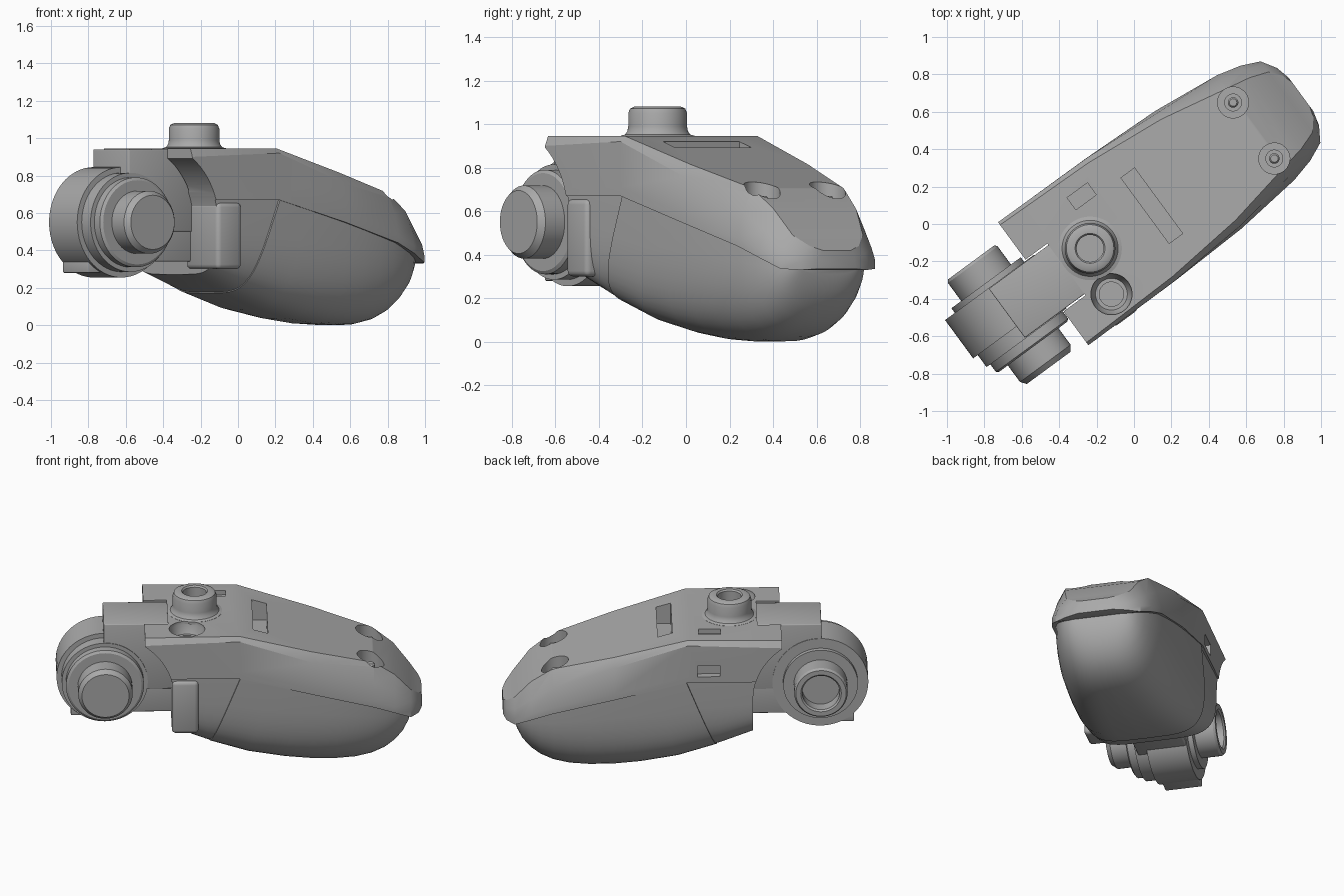
import bpy, bmesh, math
from mathutils import Matrix

if "Cube" in bpy.data.objects:
    bpy.data.objects.remove(bpy.data.objects["Cube"])

grey = bpy.data.materials.new("plain_grey")
grey.use_nodes = True
grey.diffuse_color = (0.4, 0.4, 0.4, 1)
grey.node_tree.nodes["Principled BSDF"].inputs["Base Color"].default_value = (0.4, 0.4, 0.4, 1)

# The long axis is built along x, then turned into place at the end
TURN = Matrix.Translation((-0.018, 0.024, 0)) @ Matrix.Rotation(math.radians(36.3), 4, "Z")
HINGE_X, HINGE_Z = -0.823, 0.55
parts = []


def make(name, bm, keep=True):
    bmesh.ops.remove_doubles(bm, verts=bm.verts, dist=0.0002)
    bmesh.ops.recalc_face_normals(bm, faces=bm.faces)
    mesh = bpy.data.meshes.new(name)
    bm.to_mesh(mesh)
    bm.free()
    mesh.materials.append(grey)
    obj = bpy.data.objects.new(name, mesh)
    bpy.context.collection.objects.link(obj)
    if keep:
        parts.append(obj)
    else:
        obj.hide_render = True
    return obj


def box(name, x, y, z, bevel=0, keep=True):
    bm = bmesh.new()
    bmesh.ops.create_cube(bm, size=1)
    for v in bm.verts:
        v.co = [r[0] + (c + 0.5) * (r[1] - r[0]) for c, r in zip(v.co, (x, y, z))]
    if bevel:
        bmesh.ops.bevel(bm, geom=bm.edges[:], offset=bevel, segments=3, profile=0.5, affect="EDGES")
    return make(name, bm, keep)


def lathe(name, profile, place, keep=True, n=48):
    """Spin (radius, height) points round z, then place the result."""
    bm = bmesh.new()
    rings = [[bm.verts.new((r * math.cos(2 * math.pi * i / n), r * math.sin(2 * math.pi * i / n), h))
              for i in range(n)] for r, h in profile]
    for a, b in zip(rings, rings[1:]):
        for i in range(n):
            j = (i + 1) % n
            bm.faces.new((a[i], a[j], b[j], b[i]))
    for end in (rings[0], rings[-1]):
        bm.faces.new(end)
    bm.transform(place)
    return make(name, bm, keep)


def loft(name, rings):
    bm = bmesh.new()
    rows = [[bm.verts.new(p) for p in ring] for ring in rings]
    for a, b in zip(rows, rows[1:]):
        for i in range(len(a)):
            j = (i + 1) % len(a)
            bm.faces.new((a[i], a[j], b[j], b[i]))
    bm.faces.new(rows[0])
    bm.faces.new(rows[-1])
    return make(name, bm)


def mirrored(half):
    return half + [(x, -y, z) for x, y, z in reversed(half)]


def upper_ring(u, zt, wt, ze, we, zr, wr):
    return mirrored([(u, wt, zt), (u, we, ze), (u, wr, zr + 0.04), (u, wr, zr)])


def lower_ring(u, zr, w, zb, power, lean=0, steps=14):
    """Half a rounded box section; lean sweeps the lower edge forwards."""
    half = []
    for i in range(steps + 1):
        a = math.pi / 2 * i / steps
        t = math.sin(a) ** (2 / power)
        y = max(w * max(math.cos(a), 0) ** (2 / power), 0.002)
        half.append((u - lean * t, y, zr - (zr - zb) * t))
    return mirrored(half)


def cut(obj, cutters):
    for c in cutters:
        m = obj.modifiers.new("cut", "BOOLEAN")
        m.operation, m.solver, m.object = "DIFFERENCE", "EXACT", c
    deps = bpy.context.evaluated_depsgraph_get()
    mesh = bpy.data.meshes.new_from_object(obj.evaluated_get(deps))
    obj.modifiers.clear()
    obj.data = mesh


def at(x, y, z=0):
    return Matrix.Translation((x, y, z))


# Upper shell: flat top, sloping back, rounded nose and overhanging rim
upper = loft("upper_shell", [upper_ring(*s) for s in (
    (-0.58, 0.945, 0.39, 0.90, 0.408, 0.67, 0.405),
    (0.0, 0.945, 0.378, 0.92, 0.404, 0.67, 0.405),
    (0.45, 0.815, 0.335, 0.76, 0.375, 0.55, 0.39),
    (0.83, 0.705, 0.26, 0.60, 0.315, 0.44, 0.348),
    (0.96, 0.61, 0.235, 0.51, 0.285, 0.385, 0.315),
    (1.06, 0.49, 0.20, 0.43, 0.25, 0.335, 0.27),
    (1.11, 0.44, 0.14, 0.405, 0.175, 0.33, 0.19),
    (1.13, 0.42, 0.08, 0.395, 0.10, 0.335, 0.11))])

# Lower front wall and the swept lower cover
front = loft("lower_front_wall", [lower_ring(*s) for s in (
    (-0.52, 0.69, 0.398, 0.33, 5), (-0.4, 0.69, 0.396, 0.27, 5),
    (-0.2, 0.69, 0.393, 0.18, 4.5), (0.06, 0.67, 0.385, 0.11, 4))])
loft("lower_cover", [lower_ring(*s) for s in (
    (0.01, 0.675, 0.400, 0.172, 4.5, 0.2),
    (0.2, 0.63, 0.393, 0.085, 4, 0.15),
    (0.36, 0.585, 0.384, 0.033, 3.5, 0.08),
    (0.48, 0.55, 0.374, 0.008, 3.2, 0.03),
    (0.6, 0.515, 0.363, 0.0, 3),
    (0.72, 0.48, 0.345, 0.002, 2.8),
    (0.82, 0.45, 0.325, 0.022, 2.7),
    (0.9, 0.42, 0.30, 0.056, 2.6),
    (0.96, 0.395, 0.275, 0.1, 2.5),
    (1.01, 0.375, 0.245, 0.16, 2.5),
    (1.045, 0.36, 0.21, 0.23, 2.4),
    (1.065, 0.35, 0.17, 0.31, 2.4))])

# Cutters: hinge clearance, arm notch, slot, recess and screw holes
along_y = at(HINGE_X, 0, HINGE_Z) @ Matrix.Rotation(-math.pi / 2, 4, "X")
clear = lathe("clearance", [(0.42, -0.6), (0.42, 0.6)], along_y, False, 64)
below = box("clearance_below", (-0.95, -0.403), (-0.6, 0.6), (0, HINGE_Z), 0, False)
notch = box("notch", (-0.9, -0.435), (-0.184, 0.16), (0.1, 1.2), 0, False)
slot = box("slot_cut", (0.09, 0.18), (-0.225, 0.21), (0.78, 1.1), 0, False)
recess = box("recess_cut", (-0.205, -0.07), (0.215, 0.295), (0.915, 1.0), 0, False)
window = box("window_cut", (-0.2, -0.06), (0.36, 0.5), (0.71, 0.785), 0, False)
sink = lathe("countersink", [(0.065, 0.8), (0.065, 0.87), (0.085, 0.87), (0.11, 0.925), (0.11, 1.1)],
             at(-0.319, -0.261), False)
holes = [lathe("hole", [(0.045, 0.5), (0.045, 0.6), (0.083, 0.6), (0.083, 1)], at(0.812, y), False)
         for y in (0.18, -0.192)]
cut(upper, [clear, notch, slot, recess, window, sink] + holes)
cut(front, [clear, below, notch])
for c in [clear, below, notch, slot, recess, window, sink] + holes:
    bpy.data.objects.remove(c)

# Screw stubs inside the sloping holes
for y in (0.18, -0.192):
    lathe("hole_stub", [(0.028, 0.52), (0.028, 0.66), (0.02, 0.67)], at(0.812, y), True, 24)

# Knob with a flared foot and a dished top
lathe("top_knob", [(0.17, 0.93), (0.17, 0.946), (0.15, 0.952), (0.139, 0.968), (0.135, 0.99),
                   (0.135, 1.05), (0.127, 1.071), (0.108, 1.08), (0.08, 1.08), (0.072, 1.07),
                   (0.072, 1.0)], at(-0.266, 0.004))

# Hinge barrel with stepped flanges and end pins
lathe("hinge_barrel", [(0.225, -0.24), (0.24, -0.23), (0.24, -0.18), (0.265, -0.18),
                       (0.265, -0.1), (0.295, -0.1), (0.295, 0.154),
                       (0.23, 0.154), (0.23, 0.185)], along_y, True, 64)
lathe("right_pin", [(0.145, -0.38), (0.168, -0.35), (0.168, -0.2)], along_y)
lathe("left_pin", [(0.165, 0.17), (0.165, 0.305), (0.155, 0.32), (0.125, 0.32), (0.115, 0.31),
                   (0.115, 0.23)], along_y)

# Arm flush with the top joining the barrel to the body, and the side boss
box("hinge_arm", (-0.83, -0.40), (-0.175, 0.15), (0.5, 0.94), 0.006)
box("lower_arm", (-0.82, -0.38), (-0.165, 0.15), (0.34, 0.6), 0.008)
box("barrel_lug", (-1.03, -0.85), (-0.08, 0.15), (0.28, 0.34), 0.006)
box("side_boss", (-0.415, -0.25), (-0.412, -0.12), (0.3, 0.655), 0.025)

# Turn everything into place and smooth the curved surfaces
bpy.ops.object.select_all(action="DESELECT")
for obj in parts:
    obj.matrix_world = TURN
    obj.select_set(True)
bpy.context.view_layer.objects.active = parts[0]
bpy.ops.object.shade_smooth_by_angle(angle=math.radians(30))
